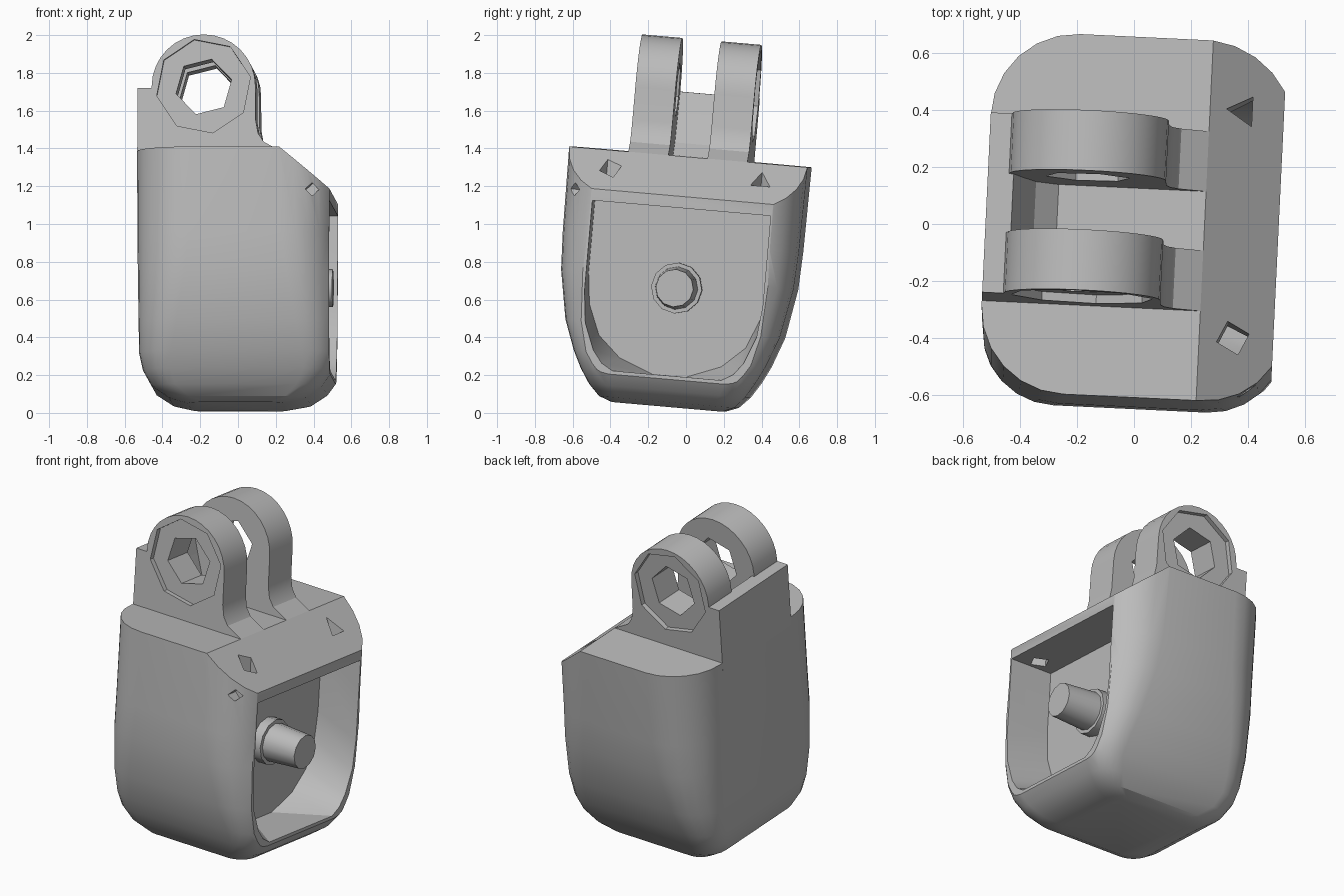
import bpy, bmesh, math
from mathutils import Matrix, Vector

cube = bpy.data.objects.get("Cube")
if cube:
    bpy.data.objects.remove(cube, do_unlink=True)

# The whole part stands slightly tilted
TILT = Matrix.Rotation(math.radians(-2.75), 4, 'Z') @ Matrix.Rotation(math.radians(-5), 4, 'X')
CY = -0.094          # middle of the body across its width
TOP = 1.352          # height of the shoulder

grey = bpy.data.materials.new("plain grey")
grey.use_nodes = True
grey.diffuse_color = (0.5, 0.5, 0.5, 1)
grey.node_tree.nodes["Principled BSDF"].inputs["Base Color"].default_value = (0.5, 0.5, 0.5, 1)


def finish(name, bm):
    bmesh.ops.recalc_face_normals(bm, faces=bm.faces)
    mesh = bpy.data.meshes.new(name)
    bm.to_mesh(mesh)
    bm.free()
    mesh.materials.append(grey)
    ob = bpy.data.objects.new(name, mesh)
    bpy.context.collection.objects.link(ob)
    ob.matrix_world = TILT
    return ob


def loft(name, rings):
    """Skin closed rings of points and cap both ends."""
    bm = bmesh.new()
    loops = [[bm.verts.new(p) for p in ring] for ring in rings]
    n = len(loops[0])
    for a, b in zip(loops, loops[1:]):
        for i in range(n):
            j = (i + 1) % n
            bm.faces.new((a[i], a[j], b[j], b[i]))
    bm.faces.new(loops[0])
    bm.faces.new(loops[-1])
    return finish(name, bm)


def prism(name, profile, axis, start, end):
    """Extrude a profile along x (points are y, z), y (x, z) or z (x, y)."""
    place = {'x': lambda p, t: (t, p[0], p[1]),
             'y': lambda p, t: (p[0], t, p[1]),
             'z': lambda p, t: (p[0], p[1], t)}[axis]
    return loft(name, [[place(p, t) for p in profile] for t in (start, end)])


def disc(u, v, r, n, phase=0.0):
    return [(u + r * math.cos(phase + math.tau * i / n),
             v + r * math.sin(phase + math.tau * i / n)) for i in range(n)]


def activate(ob):
    bpy.ops.object.select_all(action='DESELECT')
    ob.select_set(True)
    bpy.context.view_layer.objects.active = ob


def cut(ob, cutters):
    for c in cutters:
        c.hide_render = True
        m = ob.modifiers.new("cut", 'BOOLEAN')
        m.operation, m.solver, m.object = 'DIFFERENCE', 'EXACT', c
        activate(ob)
        bpy.ops.object.modifier_apply(modifier=m.name)
        bpy.data.objects.remove(c, do_unlink=True)


def smooth(ob, degrees=25):
    activate(ob)
    bpy.ops.object.shade_smooth_by_angle(angle=math.radians(degrees))


def rounded_ring(z, hy, x0, x1, r, steps=6):
    pts = []
    corners = [(x1 - r, hy - r), (x0 + r, hy - r), (x0 + r, r - hy), (x1 - r, r - hy)]
    for k, (cx, cy) in enumerate(corners):
        for s in range(steps + 1):
            a = math.pi / 2 * (k + s / steps)
            pts.append((cx + r * math.cos(a), CY + cy + r * math.sin(a), z))
    return pts


# Body: rounded shell narrowing to the base (height, half width, left/right x, corner)
sections = [(0.024, 0.295, -0.25, 0.26, 0.09), (0.05, 0.36, -0.35, 0.38, 0.11),
            (0.11, 0.415, -0.44, 0.465, 0.13), (0.19, 0.465, -0.485, 0.52, 0.15),
            (0.28, 0.51, -0.505, 0.545, 0.18), (0.44, 0.57, -0.507, 0.545, 0.21),
            (0.70, 0.618, -0.512, 0.545, 0.26), (0.9, 0.628, -0.516, 0.545, 0.285),
            (TOP, 0.634, -0.52, 0.545, 0.3)]
body = loft("body_shell", [rounded_ring(*s) for s in sections])

# Slice the open side flat and bevel the shoulder
bm = bmesh.new()
bm.from_mesh(body.data)
for point, normal in [((0.507, 0, 0), (1, 0, 0)), ((0.247, 0, TOP), (0.212, 0, 0.262))]:
    bmesh.ops.bisect_plane(bm, geom=bm.verts[:] + bm.edges[:] + bm.faces[:], dist=1e-5,
                           plane_co=Vector(point), plane_no=Vector(normal).normalized(),
                           clear_outer=True)
    bmesh.ops.holes_fill(bm, edges=[e for e in bm.edges if e.is_boundary], sides=0)
bmesh.ops.recalc_face_normals(bm, faces=bm.faces)
bm.to_mesh(body.data)
bm.free()


# Pocket: arched at its floor, squarer at its mouth
def pocket_ring(x, half):
    return [(x, CY + y, z) for y, z in half] + [(x, CY - y, z) for y, z in reversed(half)]


floor_half = [(0.09, 0.19), (0.27, 0.26), (0.39, 0.37), (0.455, 0.53), (0.474, 0.7), (0.474, 1.08)]
mouth_half = [(0.29, 0.19), (0.35, 0.225), (0.40, 0.29), (0.455, 0.43), (0.474, 0.6), (0.474, 1.08)]
cutters = [loft("pocket_cutter", [pocket_ring(0.23, floor_half), pocket_ring(0.507, mouth_half),
                                  pocket_ring(0.7, mouth_half)])]

# Two shoulder holes and a corner nick
for side, sides, phase in ((-1, 4, 0.35), (1, 3, math.pi / 3)):
    cutters.append(prism("hole_cutter", disc(0.365, CY + side * 0.4, 0.06, sides, phase), 'z', 1.0, 1.5))
cutters.append(prism("nick_cutter", disc(0.42, 1.13, 0.035, 4), 'y', -0.74, -0.62))
cut(body, cutters)
smooth(body)

# Pin with a collar inside the pocket
PZ = 0.655
pin = loft("pin", [[(x, y, z) for y, z in disc(CY, PZ, r, 12)]
                   for x, r in ((0.22, 0.118), (0.505, 0.1))])
collar = prism("pin_collar", disc(CY, PZ, 0.135, 12), 'x', 0.22, 0.29)
smooth(pin, 35)
smooth(collar, 35)

# Hinge lugs: an eye on a filleted foot, with a recessed outer face
EX, EZ, ER = -0.17, 1.70, 0.275
arc = [(EX + ER * math.cos(a), EZ + ER * math.sin(a))
       for a in (math.pi * (1 - i / 16) for i in range(17))]
lug_profile = [(-0.52, 1.3), (-0.52, 1.69), (-0.446, 1.69)] + arc[1:] + \
    [(0.107, 1.52), (0.12, 1.45), (0.15, 1.405), (0.247, TOP), (0.247, 1.3)]
for name, y0, y1, outer in (("front_lug", -0.413, -0.2, -0.413), ("back_lug", 0.008, 0.22, 0.22)):
    lug = prism(name, lug_profile, 'y', y0, y1)
    cut(lug, [prism("recess_cutter", disc(EX, EZ, 0.253, 8, 0.2), 'y', outer - 0.03, outer + 0.03),
              prism("eye_cutter", disc(EX, EZ, 0.152, 6, 0.25), 'y', y0 - 0.1, y1 + 0.1)])
    smooth(lug)

# Web wall joining the lugs along the flat side
prism("web_wall", [(-0.52, 1.3), (-0.52, 1.69), (-0.43, 1.69), (-0.40, 1.58),
                   (-0.35, 1.42), (-0.27, TOP), (-0.27, 1.3)], 'y', -0.21, 0.02)
